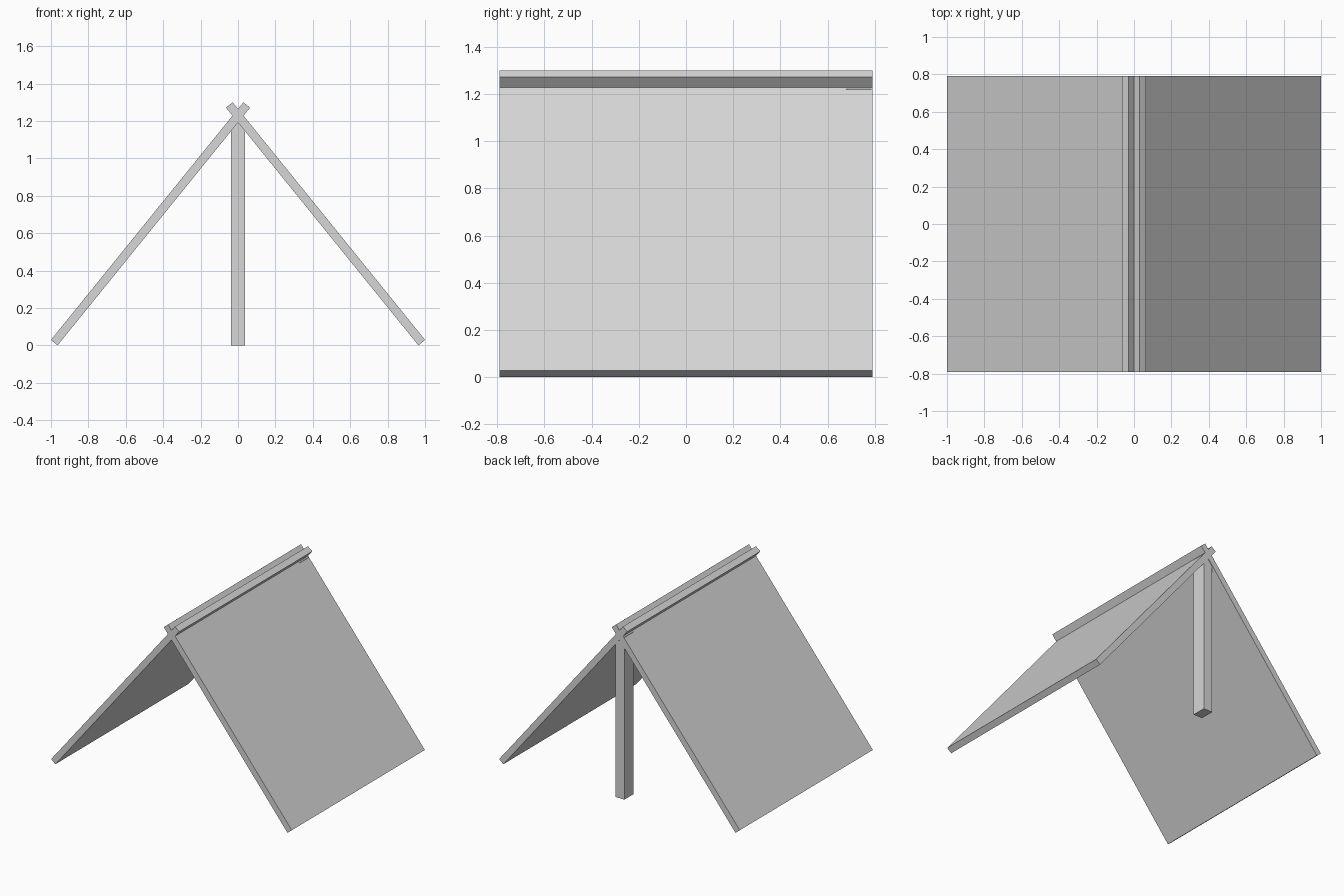
import bpy
import math
from mathutils import Matrix

cube = bpy.data.objects.get("Cube")
if cube:
    bpy.data.objects.remove(cube, do_unlink=True)

# Single plain grey
grey = bpy.data.materials.new("light_grey")
grey.use_nodes = True
colour = (0.68, 0.68, 0.68, 1.0)
grey.diffuse_color = colour
grey.node_tree.nodes["Principled BSDF"].inputs["Base Color"].default_value = colour


def box(name, size, centre, tilt=0.0):
    """Box of the given size, tilted about the y axis."""
    bpy.ops.mesh.primitive_cube_add(size=1)
    obj = bpy.context.object
    obj.name = name
    obj.data.transform(Matrix.Diagonal((*size, 1)))
    obj.location = centre
    obj.rotation_euler.y = tilt
    obj.data.materials.append(grey)
    return obj


# Two sloping panels that cross at the ridge
DEPTH = 1.58
LENGTH = 1.635
THICKNESS = 0.046
SLOPE = math.radians(51)
for name, side in (("left_panel", 1), ("right_panel", -1)):
    box(name, (LENGTH, DEPTH, THICKNESS), (side * 0.468, 0, 0.65), side * SLOPE)

# Upright post under the ridge at the back
POST_TOP = 1.22
box("back_post", (0.075, 0.108, POST_TOP), (0, 0.731, POST_TOP / 2))
